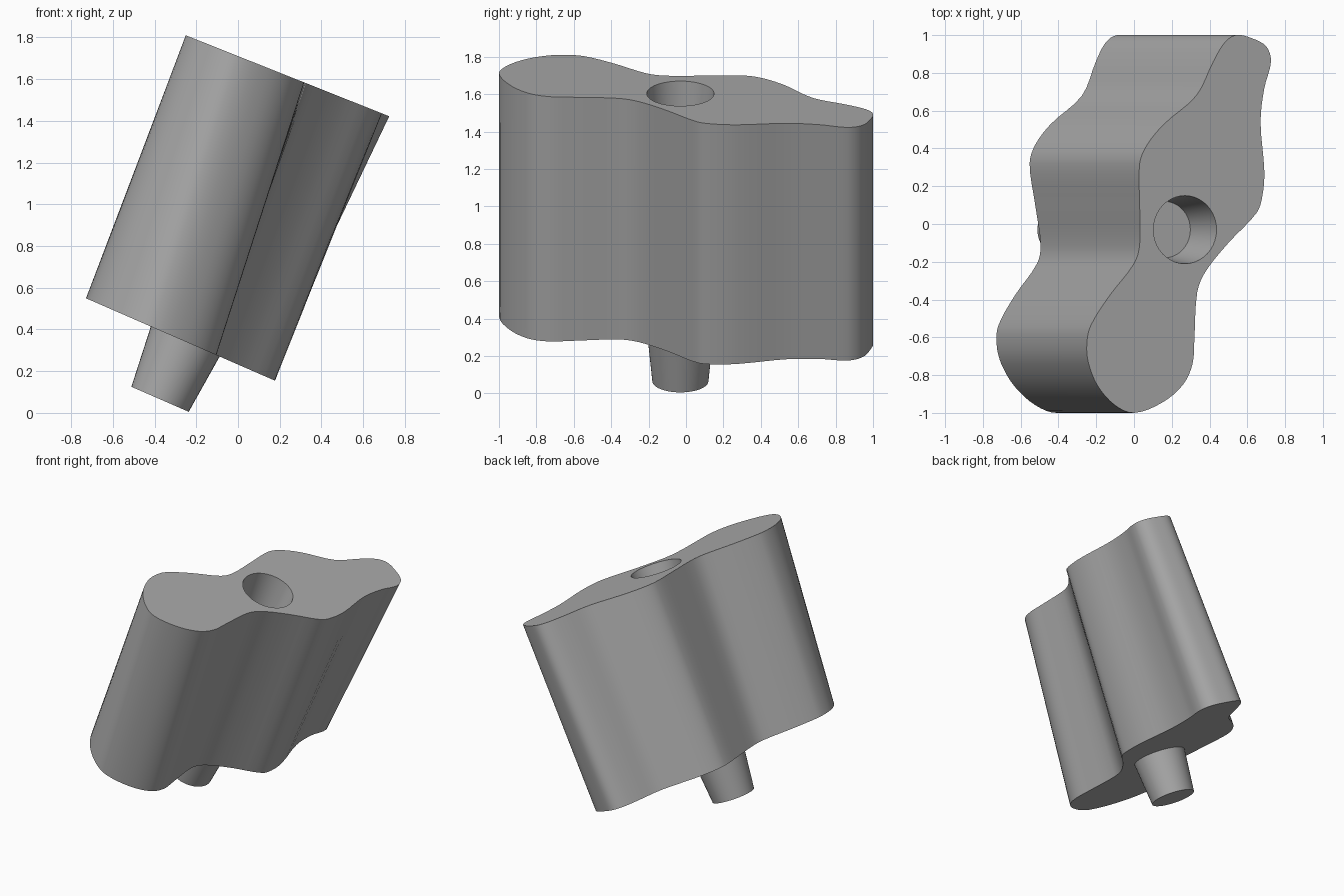
import bpy, bmesh, math
from mathutils import Vector

cube = bpy.data.objects.get("Cube")
if cube:
    bpy.data.objects.remove(cube, do_unlink=True)

grey = bpy.data.materials.new("plain grey")
grey.use_nodes = True
grey.diffuse_color = (0.4, 0.4, 0.4, 1)
grey.node_tree.nodes["Principled BSDF"].inputs["Base Color"].default_value = (0.4, 0.4, 0.4, 1)

# Wavy outline of the top face, seen from above
OUTLINE = [
    (0, -1), (.15, -.945), (.26, -.85), (.31, -.74), (.32, -.6), (.335, -.36),
    (.38, -.25), (.5, -.1), (.65, .06), (.68, .15), (.69, .28), (.67, .54),
    (.69, .72), (.725, .86), (.7, .94), (.62, .985), (.54, 1),
    (.48, .96), (.42, .86), (.33, .68), (.16, .53), (.07, .42), (.03, .32),
    (.03, .1), (.03, -.11), (0, -.21), (-.13, -.38), (-.23, -.54), (-.25, -.64),
    (-.24, -.74), (-.19, -.86), (-.1, -.96),
]
STEPS = 4
SIDES = 40


def smooth_loop(points):
    """Closed curve running through every given point."""
    n, result = len(points), []
    p = [Vector(q) for q in points]
    for i in range(n):
        a, b, c, d = (p[(i + k) % n] for k in (-1, 0, 1, 2))
        # Limit the tangents so unevenly spaced points do not overshoot
        span = (c - b).length
        start = (c - a).normalized() * span
        end = (d - b).normalized() * span
        for s in range(STEPS):
            t = s / STEPS
            result.append(b * (2 * t**3 - 3 * t**2 + 1) + start * (t**3 - 2 * t**2 + t)
                          + c * (3 * t**2 - 2 * t**3) + end * (t**3 - t**2))
    return result


def top_height(x):
    return 1.81 - 0.398 * (x + 0.25)


def bottom_height(x):
    return 0.55 - 0.436 * (x + 0.73)


def ring(bm, centre, tilt, radius):
    """Circle of vertices facing along the tilted axis."""
    across = Vector((math.cos(tilt), 0, -math.sin(tilt)))
    along = Vector((0, 1, 0))
    verts = []
    for i in range(SIDES):
        a = math.tau * i / SIDES
        verts.append(bm.verts.new(centre + radius * (across * math.cos(a) + along * math.sin(a))))
    return verts


def walls(bm, lower, upper):
    n = len(lower)
    for i in range(n):
        j = (i + 1) % n
        bm.faces.new((lower[i], lower[j], upper[j], upper[i]))


def loop_edges(bm, verts):
    return [bm.edges.get((v, verts[i - 1])) for i, v in enumerate(verts)]


def finish(bm, name):
    bmesh.ops.recalc_face_normals(bm, faces=bm.faces)
    mesh = bpy.data.meshes.new(name)
    bm.to_mesh(mesh)
    bm.free()
    mesh.materials.append(grey)
    obj = bpy.data.objects.new(name, mesh)
    bpy.context.collection.objects.link(obj)
    bpy.ops.object.select_all(action='DESELECT')
    obj.select_set(True)
    bpy.context.view_layer.objects.active = obj
    bpy.ops.object.shade_smooth_by_angle(angle=math.radians(35))
    return obj


# Leaning body, slightly twisted between its top and bottom faces
bm = bmesh.new()
upper, lower = [], []
for x, y in smooth_loop(OUTLINE):
    upper.append(bm.verts.new((x, y, top_height(x))))
    bx = 1.086 * x - 0.135 * y - 0.542
    lower.append(bm.verts.new((bx, y, bottom_height(bx))))
walls(bm, lower, upper)
bm.faces.new(lower)

# Tapered socket sunk into the top face
tilt = math.atan(0.398)
axis = Vector((math.sin(tilt), 0, math.cos(tilt)))
mouth_centre = Vector((0.27, -0.03, top_height(0.27)))
mouth = ring(bm, mouth_centre, tilt, 0.18)
floor = ring(bm, mouth_centre - axis * 0.3, tilt, 0.15)
walls(bm, floor, mouth)
bm.faces.new(floor)
bmesh.ops.triangle_fill(bm, use_beauty=True,
                        edges=loop_edges(bm, upper) + loop_edges(bm, mouth))
finish(bm, "body")

# Tapered peg below the body, matching the socket
bm = bmesh.new()
tilt = math.atan(0.436)
axis = Vector((math.sin(tilt), 0, math.cos(tilt)))
root_centre = Vector((-0.253, -0.03, bottom_height(-0.253)))
root = ring(bm, root_centre + axis * 0.01, tilt, 0.181)
tip = ring(bm, root_centre - axis * 0.302, tilt, 0.15)
walls(bm, tip, root)
bm.faces.new(tip)
bm.faces.new(root)
finish(bm, "peg")
